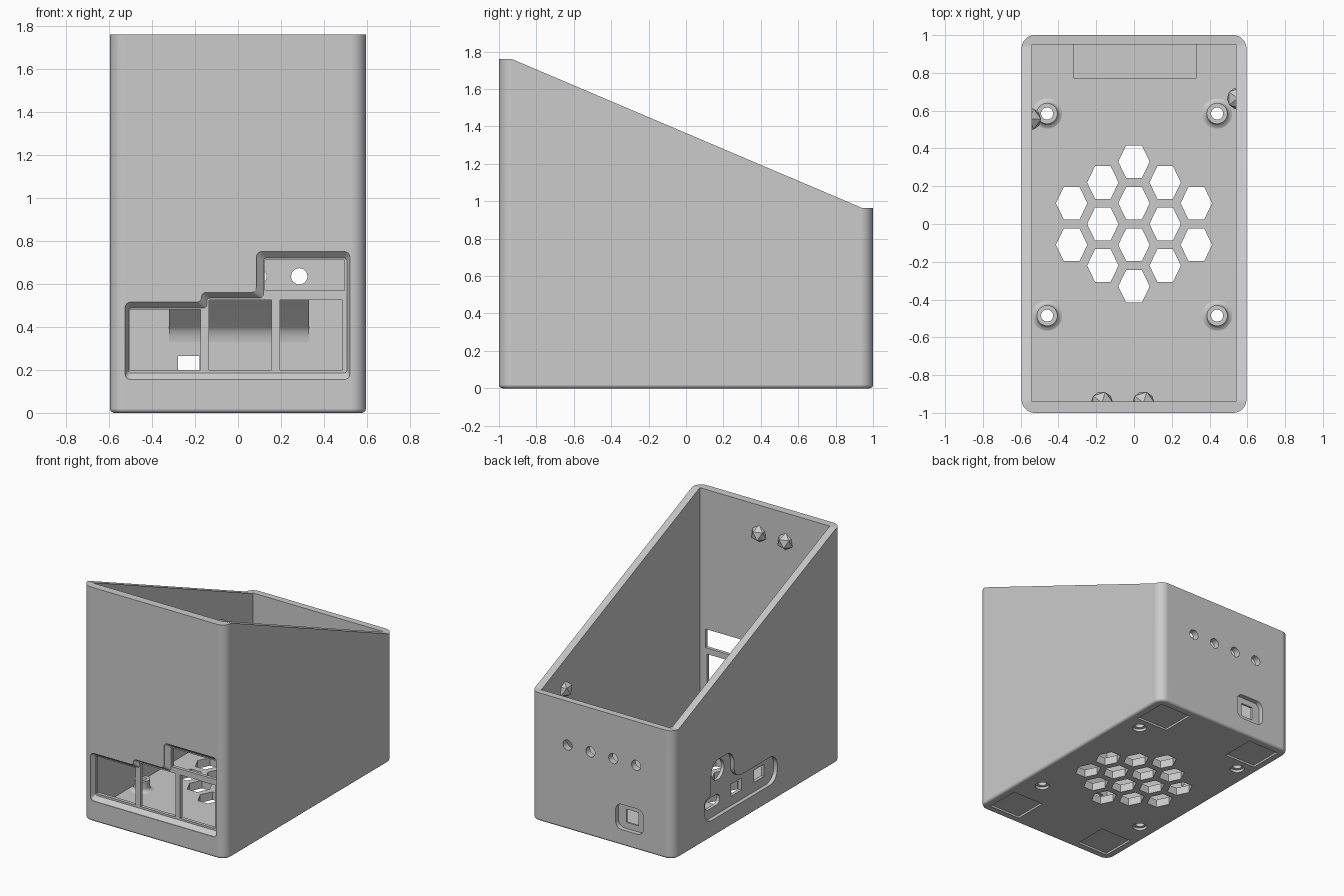
import bpy, bmesh, math
from mathutils import Vector

if "Cube" in bpy.data.objects:
    bpy.data.objects.remove(bpy.data.objects["Cube"], do_unlink=True)

grey = bpy.data.materials.new("matte grey")
grey.use_nodes = True
grey.diffuse_color = (0.6, 0.6, 0.6, 1)
grey.node_tree.nodes["Principled BSDF"].inputs["Base Color"].default_value = grey.diffuse_color


def make(name, bm):
    bmesh.ops.recalc_face_normals(bm, faces=bm.faces)
    mesh = bpy.data.meshes.new(name)
    bm.to_mesh(mesh)
    bm.free()
    mesh.materials.append(grey)
    ob = bpy.data.objects.new(name, mesh)
    bpy.context.collection.objects.link(ob)
    return ob


def loft(name, axis, rings):
    """Solid through matching outlines, each given as (position on axis, points)."""
    place = {"x": lambda u, v, w: (w, u, v),
             "y": lambda u, v, w: (u, w, v),
             "z": lambda u, v, w: (u, v, w)}[axis]
    bm = bmesh.new()
    loops = [[bm.verts.new(place(u, v, w)) for u, v in pts] for w, pts in rings]
    for a, b in zip(loops, loops[1:]):
        for i in range(len(a)):
            bm.faces.new((a[i - 1], a[i], b[i], b[i - 1]))
    bm.faces.new(loops[0])
    bm.faces.new(loops[-1])
    return make(name, bm)


def prism(name, axis, pts, a, b):
    return loft(name, axis, [(a, pts), (b, pts)])


def rect(u0, u1, v0, v1):
    return [(u0, v0), (u1, v0), (u1, v1), (u0, v1)]


def ngon(n, cu, cv, ru, rv=None):
    rv = rv or ru
    return [(cu + ru * math.cos(math.tau * i / n), cv + rv * math.sin(math.tau * i / n))
            for i in range(n)]


def rounded(pts, r, steps=6):
    """Outline with its corners rounded."""
    out = []
    for i, p in enumerate(pts):
        p = Vector(p)
        a, b = Vector(pts[i - 1]) - p, Vector(pts[(i + 1) % len(pts)]) - p
        d = min(r, a.length * 0.48, b.length * 0.48)
        a, b = a.normalized() * d, b.normalized() * d
        for k in range(steps + 1):
            t = math.pi / 2 * k / steps
            out.append(p + a * (1 - math.sin(t)) + b * (1 - math.cos(t)))
    return out


def cut(target, cutter):
    mod = target.modifiers.new("cut", "BOOLEAN")
    mod.operation, mod.solver, mod.object = "DIFFERENCE", "EXACT", cutter
    bpy.context.view_layer.objects.active = target
    bpy.ops.object.modifier_apply(modifier=mod.name)
    bpy.data.objects.remove(cutter, do_unlink=True)


def lathe(name, x, y, profile, n=32):
    """Closed ring section (radius, z) turned about a vertical axis."""
    bm = bmesh.new()
    loops = [[bm.verts.new((u, v, z)) for u, v in ngon(n, x, y, r)] for r, z in profile]
    for k, b in enumerate(loops):
        a = loops[k - 1]
        for i in range(n):
            bm.faces.new((a[i - 1], a[i], b[i], b[i - 1]))
    return make(name, bm)


# Case body: rounded upright box with a softened bottom edge
W, FLOOR, TOP, BACK = 0.595, 0.06, 1.76, 0.965
rings = []
for k in range(5):
    t = math.pi / 2 * k / 4
    d = 0.02 * (1 - math.sin(t))
    rings.append((0.02 * (1 - math.cos(t)),
                  rounded(rect(-W + d, W - d, -1 + d, 1 - d), 0.07 - d, 10)))
rings.append((TOP, rounded(rect(-W, W, -1, 1), 0.07, 10)))
body = loft("case_body", "z", rings)

# Sloping open top and hollow interior
cut(body, prism("slope", "x", [(-0.93, TOP), (0.94, BACK), (1.2, BACK), (1.2, 2), (-0.93, 2)], -1, 1))
cut(body, prism("hollow", "z", rect(-0.54, 0.54, -0.94, 0.95), FLOOR, 2))

# Front port recess with chamfered sides, then its four windows
outer = [(-0.525, 0.155), (0.52, 0.155), (0.52, 0.75), (0.085, 0.75),
         (0.085, 0.56), (-0.17, 0.56), (-0.17, 0.515), (-0.525, 0.515)]
inner = [(-0.51, 0.185), (0.507, 0.185), (0.507, 0.72), (0.118, 0.72),
         (0.118, 0.535), (-0.145, 0.535), (-0.145, 0.488), (-0.51, 0.488)]
cut(body, loft("front_recess", "y", [(-1.01, rounded(outer, 0.025)), (-0.995, rounded(outer, 0.025)),
                                     (-0.965, rounded(inner, 0.015))]))
for box in ((-0.505, -0.175, 0.2, 0.48), (-0.135, 0.155, 0.2, 0.525),
            (0.195, 0.485, 0.2, 0.525), (0.125, 0.495, 0.57, 0.71)):
    cut(body, prism("window", "y", rect(*box), -1.1, -0.9))

# Side port recess with a round hole and three sockets
side = [(0.63, 0.13), (-0.235, 0.13), (-0.235, 0.34), (0.28, 0.34),
        (0.28, 0.56), (0.55, 0.56), (0.55, 0.31), (0.63, 0.31)]
cut(body, prism("side_recess", "x", rounded(side, 0.09), -0.7, -0.565))
cut(body, prism("round_port", "x", ngon(32, 0.43, 0.46, 0.075), -0.7, -0.5))
cut(body, prism("oval_port", "x", rounded(rect(0.41, 0.58, 0.2, 0.28), 0.035), -0.7, -0.5))
for y in (0.21, -0.06):
    cut(body, prism("socket", "x", rect(y - 0.06, y + 0.06, 0.2, 0.29), -0.7, -0.5))

# Back socket and row of indicator holes
cut(body, prism("back_recess", "y", rounded(rect(-0.345, -0.115, 0.12, 0.31), 0.05), 0.965, 1.1))
cut(body, prism("back_socket", "y", rect(-0.28, -0.18, 0.165, 0.265), 0.9, 1.1))
for i in range(4):
    cut(body, prism("indicator", "y", ngon(24, -0.285 + 0.19 * i, 0.635, 0.038), 0.9, 1.1))

# Honeycomb vent in the floor
for col, count in ((-2, 2), (-1, 3), (0, 4), (1, 3), (2, 2)):
    for row in range(count):
        y = (row - (count - 1) / 2) * 0.22
        cut(body, prism("vent", "z", ngon(6, col * 0.165, y, 0.083, 0.1), -0.1, 0.1))

# Foot recesses under the corners
for x in (-0.405, 0.405):
    for y in (-0.81, 0.81):
        cut(body, prism("foot", "z", rect(x - 0.13, x + 0.13, y - 0.13, y + 0.13), -0.1, 0.015))

# Standoffs with flared bases over countersunk screw holes
parts = [body]
for x in (-0.46, 0.44):
    for y in (-0.485, 0.585):
        cut(body, loft("screw_hole", "z", [(-0.01, ngon(32, x, y, 0.05)), (0.02, ngon(32, x, y, 0.05)),
                                           (0.021, ngon(32, x, y, 0.032)), (0.2, ngon(32, x, y, 0.032))]))
        parts.append(lathe("standoff", x, y, [(0.032, 0.05), (0.032, 0.14), (0.055, 0.14), (0.055, 0.09),
                                              (0.058, 0.076), (0.066, 0.066), (0.08, 0.06), (0.08, 0.05)]))

# Inner shelf on the back wall, with a sloped and blended underside
parts.append(prism("back_shelf", "x", [(0.96, 0.57), (0.77, 0.57), (0.77, 0.555), (0.925, 0.4),
                                       (0.938, 0.38), (0.947, 0.355), (0.95, 0.33), (0.96, 0.33)],
                   -0.32, 0.33))

# Faceted lid catches on the inner walls
for name, pos in (("front_catch", (-0.17, -0.945, 1.545)), ("front_catch", (0.05, -0.945, 1.545)),
                  ("right_catch", (-0.55, 0.555, 0.86)), ("left_catch", (0.55, 0.665, 0.86))):
    bm = bmesh.new()
    bmesh.ops.create_icosphere(bm, subdivisions=1, radius=0.065)
    # keep only the half that stands out from the wall
    axis = 1 if name.startswith("front") else 0
    normal = Vector((0, 0, 0))
    normal[axis] = math.copysign(1, pos[axis])
    bmesh.ops.bisect_plane(bm, geom=bm.verts[:] + bm.edges[:] + bm.faces[:], plane_co=(0, 0, 0),
                           plane_no=normal, clear_outer=True)
    bmesh.ops.holes_fill(bm, edges=[e for e in bm.edges if e.is_boundary])
    bmesh.ops.translate(bm, verts=bm.verts, vec=pos)
    make(name, bm)

# Smooth the rounded surfaces and keep flat walls flat
for ob in parts:
    bpy.ops.object.select_all(action="DESELECT")
    ob.select_set(True)
    bpy.context.view_layer.objects.active = ob
    bpy.ops.object.shade_smooth_by_angle(angle=math.radians(30))
    mod = ob.modifiers.new("flat walls", "WEIGHTED_NORMAL")
    mod.keep_sharp = True
